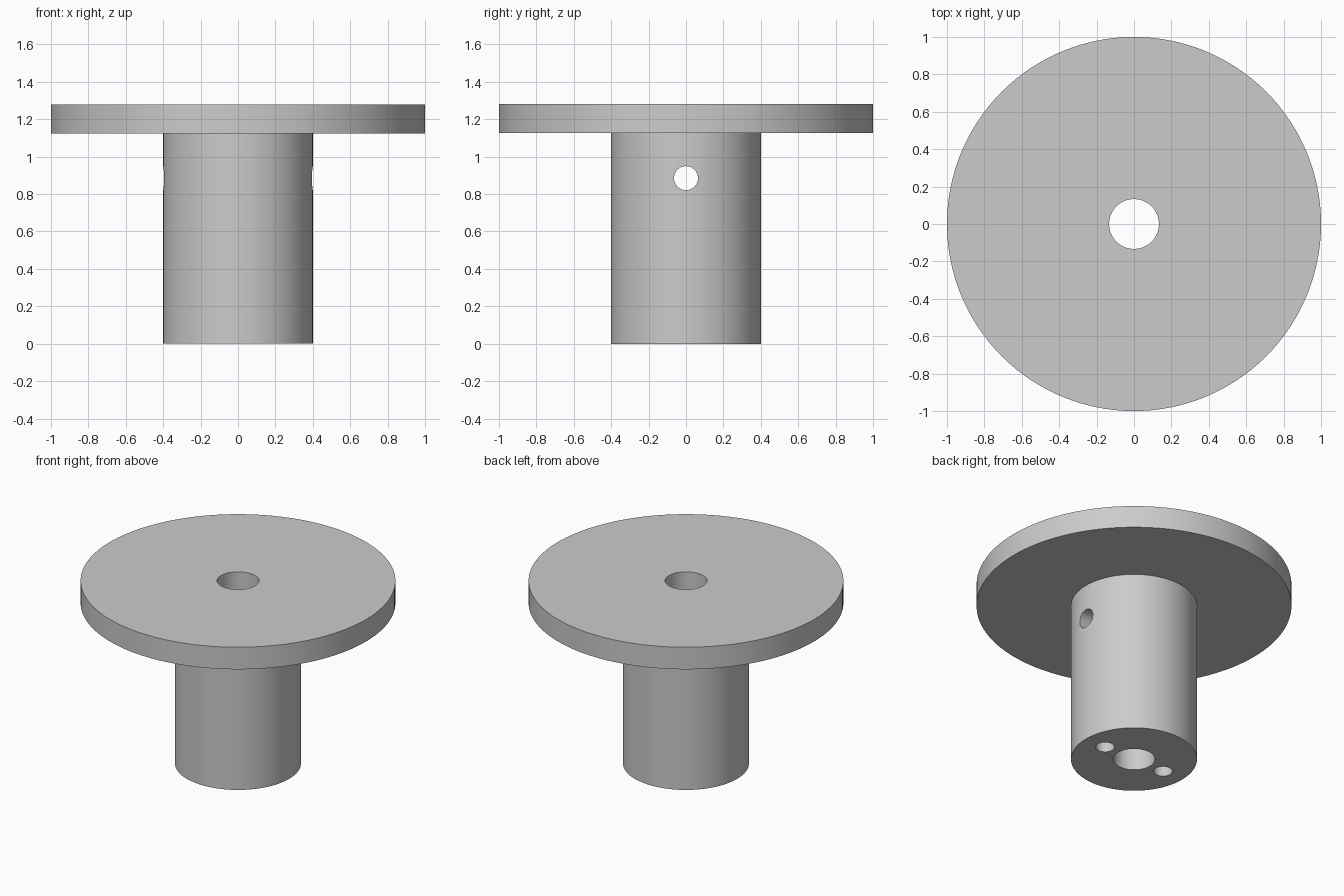
import bpy
import bmesh
import math
from mathutils import Vector

cube = bpy.data.objects.get("Cube")
if cube:
    bpy.data.objects.remove(cube, do_unlink=True)

SEGMENTS = 128
HUB_R, FLANGE_R, BORE_R = 0.40, 1.0, 0.133
FLANGE_Z, TOP_Z = 1.125, 1.28
PIN_Z, PIN_R = 0.885, 0.064
DUCT_X, DUCT_R = 0.24, 0.06

# Plain grey material
grey = bpy.data.materials.new("plain_grey")
grey.use_nodes = True
colour = (0.6, 0.6, 0.6, 1)
grey.diffuse_color = colour
grey.node_tree.nodes["Principled BSDF"].inputs["Base Color"].default_value = colour


def lathe(name, profile):
    """Revolve a closed (radius, z) profile around the z axis."""
    bm = bmesh.new()
    verts = [bm.verts.new((r, 0, z)) for r, z in profile]
    edges = [bm.edges.new((v, verts[(i + 1) % len(verts)])) for i, v in enumerate(verts)]
    bmesh.ops.spin(bm, geom=verts + edges, cent=(0, 0, 0), axis=(0, 0, 1),
                   angle=math.tau, steps=SEGMENTS, use_merge=True)
    bmesh.ops.remove_doubles(bm, verts=bm.verts, dist=0.0001)
    bmesh.ops.recalc_face_normals(bm, faces=bm.faces)
    mesh = bpy.data.meshes.new(name)
    bm.to_mesh(mesh)
    bm.free()
    obj = bpy.data.objects.new(name, mesh)
    bpy.context.collection.objects.link(obj)
    mesh.materials.append(grey)
    return obj


def drill(target, start, end, radius):
    """Cut a round hole between two points."""
    start, end = Vector(start), Vector(end)
    axis = end - start
    bpy.ops.mesh.primitive_cylinder_add(
        vertices=48, radius=radius, depth=axis.length, location=(start + end) / 2,
        rotation=axis.to_track_quat('Z', 'Y').to_euler())
    cutter = bpy.context.object
    cutter.name = "hole_cutter"
    cutter.hide_render = True
    cutter.data.materials.append(grey)
    cut = target.modifiers.new("hole", 'BOOLEAN')
    cut.operation = 'DIFFERENCE'
    cut.solver = 'EXACT'
    cut.object = cutter
    bpy.context.view_layer.objects.active = target
    bpy.ops.object.modifier_apply(modifier=cut.name)
    bpy.data.objects.remove(cutter, do_unlink=True)


# Hub and flange with the central bore
body = lathe("flanged_hub", [
    (BORE_R, 0), (HUB_R, 0), (HUB_R, FLANGE_Z),
    (FLANGE_R, FLANGE_Z), (FLANGE_R, TOP_Z), (BORE_R, TOP_Z)])

# Cross hole through the hub, and two ducts rising to it from the base
drill(body, (-0.6, 0, PIN_Z), (0.6, 0, PIN_Z), PIN_R)
for side in (-1, 1):
    drill(body, (side * DUCT_X, 0, -0.1), (side * DUCT_X, 0, PIN_Z), DUCT_R)

# Smooth round walls with sharp rims
bpy.ops.object.select_all(action='DESELECT')
body.select_set(True)
bpy.context.view_layer.objects.active = body
bpy.ops.object.shade_smooth_by_angle(angle=math.radians(30))
